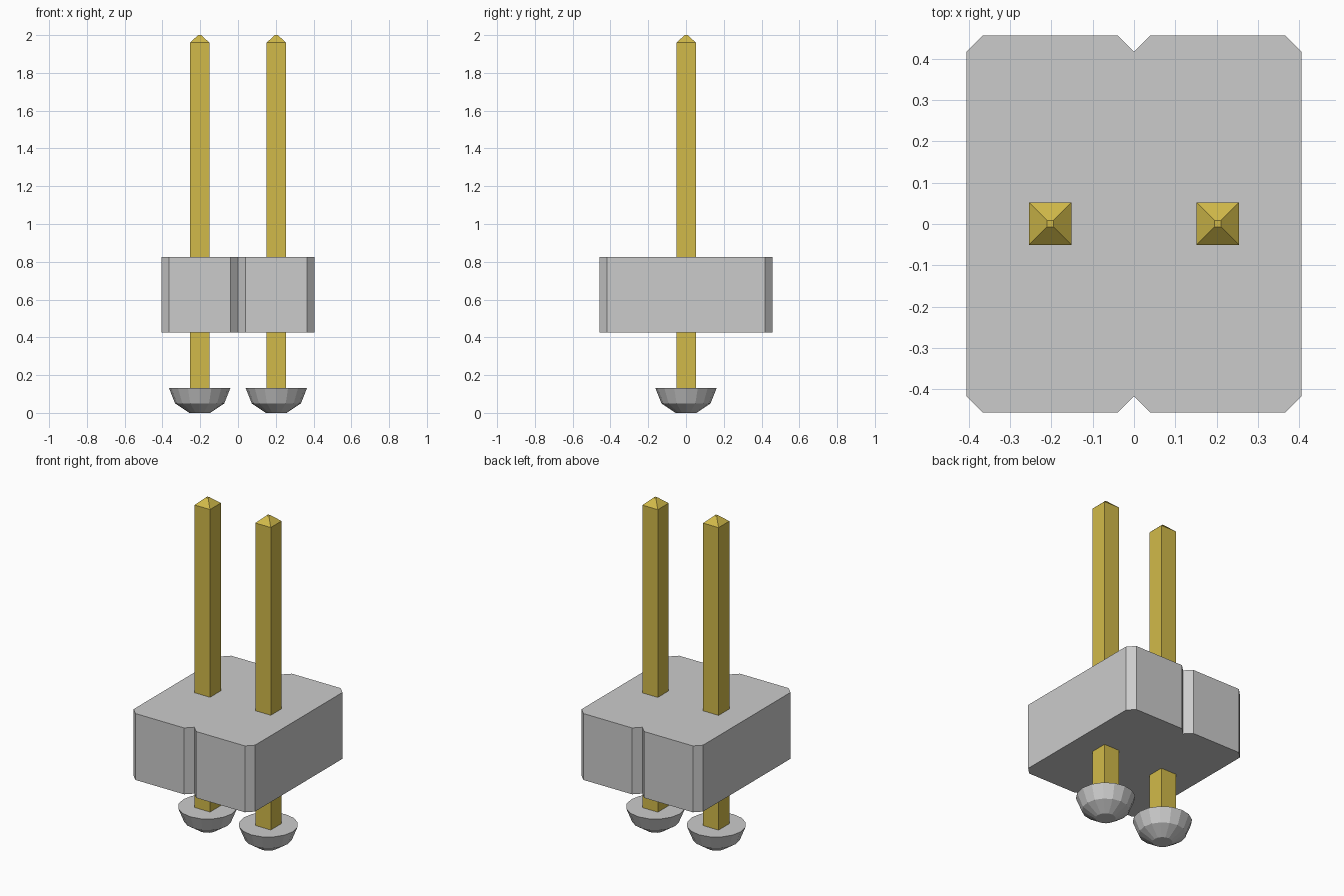
import bpy
import bmesh
import math

if "Cube" in bpy.data.objects:
    bpy.data.objects.remove(bpy.data.objects["Cube"], do_unlink=True)


def make_material(name, rgb):
    mat = bpy.data.materials.new(name)
    mat.use_nodes = True
    mat.diffuse_color = (*rgb, 1)
    mat.node_tree.nodes["Principled BSDF"].inputs["Base Color"].default_value = (*rgb, 1)
    return mat


GREY = make_material("light grey", (0.6, 0.6, 0.6))
GOLD = make_material("gold", (0.64, 0.49, 0.068))


def stack(name, rings, mat):
    """Closed solid through equally sized rings, listed from bottom to top."""
    bm = bmesh.new()
    loops = [[bm.verts.new(p) for p in ring] for ring in rings]
    n = len(loops[0])
    for low, high in zip(loops, loops[1:]):
        for i in range(n):
            j = (i + 1) % n
            bm.faces.new((low[i], low[j], high[j], high[i]))
    bm.faces.new(loops[0][::-1])
    bm.faces.new(loops[-1])
    bmesh.ops.recalc_face_normals(bm, faces=bm.faces[:])
    mesh = bpy.data.meshes.new(name)
    bm.to_mesh(mesh)
    bm.free()
    mesh.materials.append(mat)
    obj = bpy.data.objects.new(name, mesh)
    bpy.context.collection.objects.link(obj)
    return obj


def square(x, y, half, z):
    return [(x + sx * half, y + sy * half, z)
            for sx, sy in ((-1, -1), (1, -1), (1, 1), (-1, 1))]


def circle(x, y, r, z, n=16):
    return [(x + r * math.cos(2 * math.pi * i / n),
             y + r * math.sin(2 * math.pi * i / n), z) for i in range(n)]


# Housing block: chamfered corners and a V notch in the front and back
W, D, C = 0.406, 0.457, 0.04
half = [(-W, -D + C), (-W + C, -D), (-C, -D), (0, -D + C),
        (C, -D), (W - C, -D), (W, -D + C)]
outline = half + [(-x, -y) for x, y in half]
stack("housing_block", [[(x, y, z) for x, y in outline] for z in (0.425, 0.826)], GREY)

# Square pins with pyramid tips, each ending in a faceted solder cup
for side, x in (("left", 0.203), ("right", -0.203)):
    stack(f"{side}_pin",
          [square(x, 0.001, h, z) for h, z in ((0.0515, 0.06), (0.0515, 1.96), (0.008, 2.0))],
          GOLD)
    stack(f"{side}_solder_cup",
          [circle(x, 0, r, z) for r, z in ((0.055, 0), (0.13, 0.05), (0.163, 0.133))],
          GREY)
